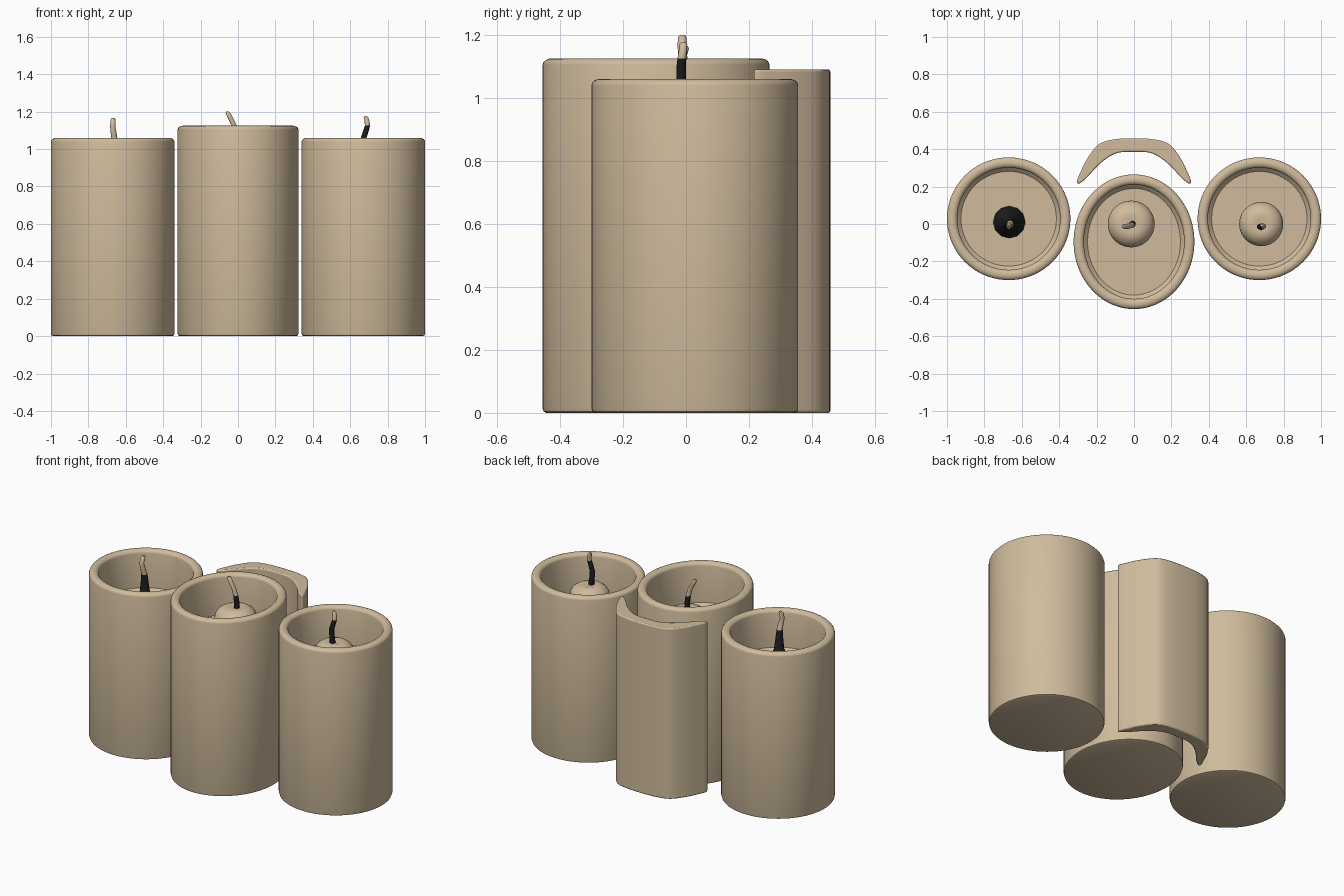
import bpy, bmesh, math
from mathutils import Vector

cube = bpy.data.objects.get("Cube")
if cube:
    bpy.data.objects.remove(cube)


def material(name, rgb):
    m = bpy.data.materials.new(name)
    m.use_nodes = True
    m.diffuse_color = (*rgb, 1)
    m.node_tree.nodes["Principled BSDF"].inputs["Base Color"].default_value = (*rgb, 1)
    return m


wax = material("beige wax", (0.63, 0.50, 0.335))
soot = material("black soot", (0.012, 0.012, 0.012))


def finish(name, bm, mats):
    bmesh.ops.recalc_face_normals(bm, faces=bm.faces)
    mesh = bpy.data.meshes.new(name)
    bm.to_mesh(mesh)
    bm.free()
    for m in mats:
        mesh.materials.append(m)
    obj = bpy.data.objects.new(name, mesh)
    bpy.context.collection.objects.link(obj)
    bpy.ops.object.select_all(action="DESELECT")
    obj.select_set(True)
    bpy.context.view_layer.objects.active = obj
    bpy.ops.object.shade_smooth_by_angle(angle=math.radians(40))
    return obj


def loft(name, rings, sides, mats, soot_top=None):
    """Skin horizontal rings (x, y, z, rx, ry); faces under soot_top get the second material."""
    bm = bmesh.new()
    loops = []
    for x, y, z, rx, ry in rings:
        angles = [math.tau * i / sides for i in range(sides)]
        loops.append([bm.verts.new((x + rx * math.cos(a), y + ry * math.sin(a), z)) for a in angles])
    for low, high in zip(loops, loops[1:]):
        for i in range(sides):
            j = (i + 1) % sides
            bm.faces.new((low[i], low[j], high[j], high[i]))
    bm.faces.new(loops[0])
    bm.faces.new(loops[-1])
    if soot_top is not None:
        for f in bm.faces:
            f.material_index = int(f.calc_center_median().z < soot_top)
    return finish(name, bm, mats)


def candle_body(name, x, y, rx, ry, top, floor):
    """Cup with softened base edge, round rim and deep recess."""
    wall, lip = 0.055, 0.0275
    profile = [(0.012, 0), (0.003, 0.004), (0, 0.014)]
    for k in range(9):
        a = math.pi * k / 8
        profile.append((lip - lip * math.cos(a), top - lip * 0.75 * (1 - math.sin(a))))
    profile += [(wall, floor + 0.02), (wall + 0.02, floor)]
    loft(name, [(x, y, z, rx - d, ry - d) for d, z in profile], 72, [wax])


def wax_mound(name, x, y, r, top, floor):
    """Rounded mound of wax around the wick."""
    profile = [(1, floor), (1, top - 0.075), (0.96, top - 0.05), (0.85, top - 0.027),
               (0.65, top - 0.01), (0.4, top), (0.2, top - 0.006)]
    loft(name, [(x, y, z, r * k, r * k) for k, z in profile], 40, [wax])


def wick(name, points, soot_top):
    loft(name, [(x, y, z, r, r) for x, y, z, r in points], 12, [wax, soot], soot_top)


# Candle bodies
candle_body("right_candle", -0.67, 0.028, 0.33, 0.328, 1.06, 0.8)
candle_body("left_candle", 0.67, 0.028, 0.33, 0.328, 1.06, 0.8)
candle_body("middle_candle", 0, -0.095, 0.323, 0.36, 1.125, 0.85)

# Wax mounds
wax_mound("left_mound", 0.68, 0, 0.118, 0.98, 0.79)
wax_mound("middle_mound", -0.015, 0, 0.125, 1.015, 0.84)

# Wicks, sooty at the base
wick("right_wick", [(-0.667, 0.01, 0.79, 0.088), (-0.667, 0.01, 0.83, 0.08),
                    (-0.667, 0.01, 0.87, 0.055), (-0.665, 0.01, 0.93, 0.03),
                    (-0.663, 0.005, 1.0, 0.022), (-0.662, 0, 1.05, 0.018),
                    (-0.664, -0.008, 1.08, 0.016), (-0.67, -0.015, 1.12, 0.014),
                    (-0.668, -0.005, 1.155, 0.014), (-0.667, -0.002, 1.165, 0.008)], 1.052)
wick("left_wick", [(0.68, -0.015, 0.96, 0.018), (0.675, -0.015, 1.01, 0.016),
                   (0.672, -0.015, 1.06, 0.015), (0.685, -0.015, 1.1, 0.015),
                   (0.692, -0.013, 1.125, 0.014), (0.69, -0.01, 1.15, 0.013),
                   (0.684, -0.008, 1.17, 0.012), (0.683, -0.008, 1.176, 0.007)], 1.12)
wick("middle_wick", [(-0.008, 0, 1.0, 0.017), (-0.008, -0.003, 1.05, 0.016),
                     (-0.012, -0.006, 1.09, 0.015), (-0.022, -0.01, 1.13, 0.014),
                     (-0.04, -0.013, 1.165, 0.014), (-0.053, -0.012, 1.193, 0.013),
                     (-0.056, -0.012, 1.2, 0.008)], 1.09)

# Crescent wax slab behind the middle candle: half outline, mirrored and smoothed
half = [(0, 0.458), (0.11, 0.452), (0.19, 0.425), (0.25, 0.35), (0.285, 0.28), (0.305, 0.23),
        (0.293, 0.216), (0.25, 0.25), (0.2, 0.305), (0.14, 0.355), (0.08, 0.382), (0, 0.386)]
outline = [Vector(p) for p in half + [(-x, y) for x, y in half[-2:0:-1]]]
count, steps = len(outline), 4
smooth = []
for i in range(count):
    a, b, c, d = (outline[(i + k) % count] for k in (-1, 0, 1, 2))
    for s in range(steps):
        t = s / steps
        smooth.append(b + (c - a) * t / 2 + (a * 2 - b * 5 + c * 4 - d) * t * t / 2
                      + (b * 3 - a - c * 3 + d) * t ** 3 / 2)
bm = bmesh.new()
base = bm.faces.new([bm.verts.new((p.x, p.y, 0)) for p in smooth])
extruded = bmesh.ops.extrude_face_region(bm, geom=[base])
bmesh.ops.translate(bm, vec=(0, 0, 1.09),
                    verts=[g for g in extruded["geom"] if isinstance(g, bmesh.types.BMVert)])
slab = finish("back_crescent", bm, [wax])
bevel = slab.modifiers.new("soft_edges", "BEVEL")
bevel.width = 0.008
bevel.segments = 2
bevel.limit_method = "ANGLE"
bevel.angle_limit = math.radians(60)
